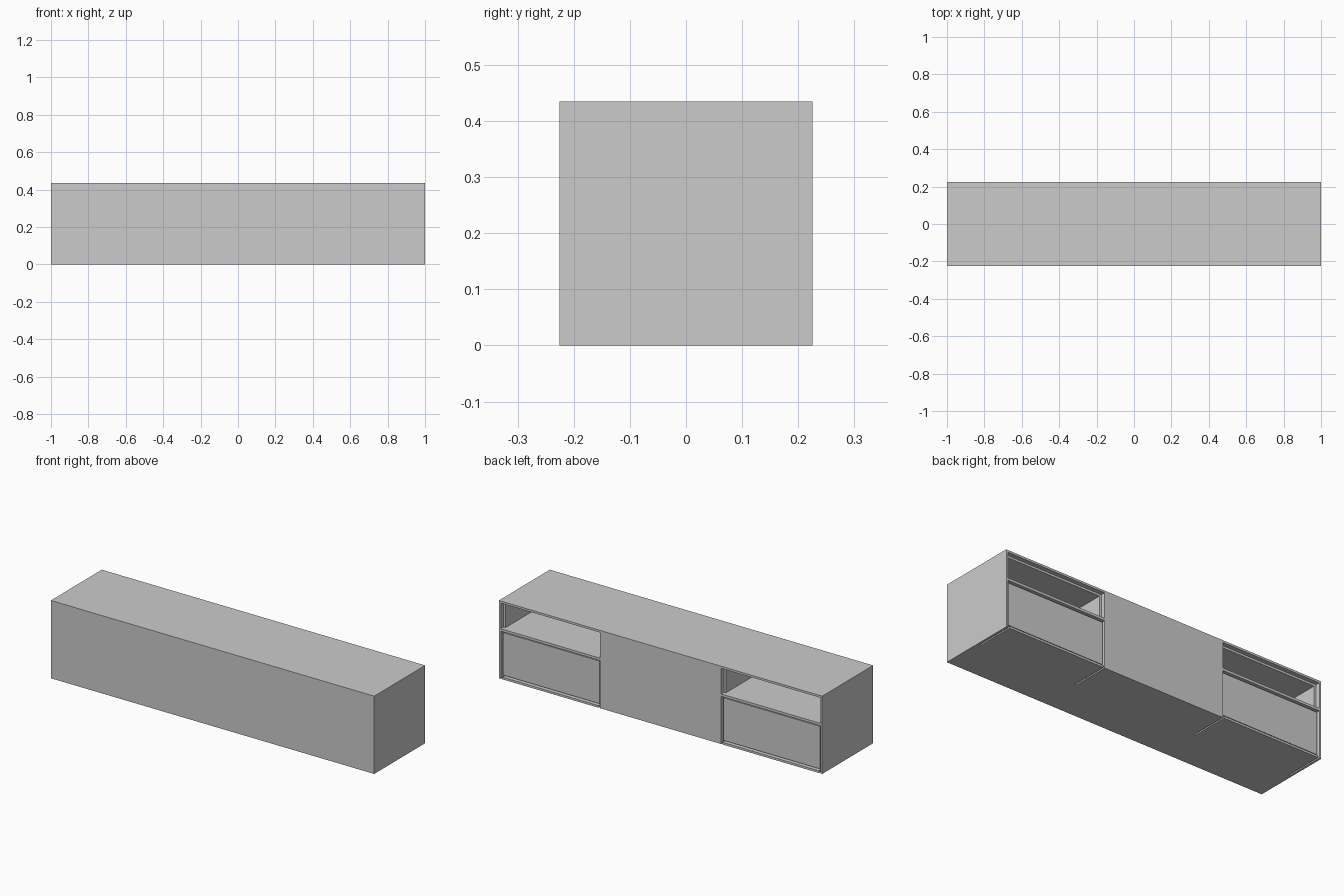
import bpy
import bmesh

if "Cube" in bpy.data.objects:
    bpy.data.objects.remove(bpy.data.objects["Cube"])


def box(name, x, y, z):
    """Box from min/max pairs along each axis."""
    bm = bmesh.new()
    bmesh.ops.create_cube(bm, size=1)
    for v in bm.verts:
        v.co = [(lo + hi) / 2 + c * (hi - lo)
                for c, (lo, hi) in zip(v.co, (sorted(x), sorted(y), sorted(z)))]
    me = bpy.data.meshes.new(name)
    bm.to_mesh(me)
    bm.free()
    ob = bpy.data.objects.new(name, me)
    bpy.context.collection.objects.link(ob)
    return ob


# Cabinet body: one solid block, hollowed from the +y side
W, D, H = 1.0, 0.225, 0.435
IN, OUT, T = 0.375, 0.988, 0.012     # bay limits and panel thickness
body = box("cabinet_body", (-W, W), (-D, D), (0, H))


def cut(name, x, y, z):
    cutter = box(name, x, y, z)
    cutter.hide_render = True
    cutter.hide_set(True)
    mod = body.modifiers.new(name, 'BOOLEAN')
    mod.operation = 'DIFFERENCE'
    mod.solver = 'EXACT'
    mod.object = cutter


for s, side in ((-1, "left"), (1, "right")):
    def sx(a, b):
        return (s * a, s * b)

    # Open shelf niche and drawer bay
    cut(f"{side}_niche_cutter", sx(IN, OUT), (-0.205, 0.3), (0.28, H - T))
    cut(f"{side}_drawer_cutter", sx(IN, OUT), (0.0, 0.3), (T, 0.266))

    # Narrow slots in the floor on both sides of the drawer
    for tag, a in (("inner", IN), ("outer", OUT - 0.008)):
        cut(f"{side}_{tag}_slot_cutter", sx(a, a + 0.008), (0.005, 0.3), (-0.1, 0.03))

    # Recessed lining around the open niche
    ly = (-0.205, 0.2)
    box(f"{side}_lining_top", sx(IN, OUT), ly, (H - 2 * T, H - T))
    box(f"{side}_lining_inner", sx(IN, IN + T), ly, (0.28, H - 2 * T))
    box(f"{side}_lining_outer", sx(OUT - T, OUT), ly, (0.28, H - 2 * T))

    # Drawer: front panel with a shadow gap, and the box behind it
    box(f"{side}_drawer_front", sx(IN + 0.008, OUT - 0.008), (0.199, 0.217), (0.02, 0.258))
    box(f"{side}_drawer_box", sx(IN + 0.01, OUT - 0.01), (0.01, 0.199), (T, 0.24))
